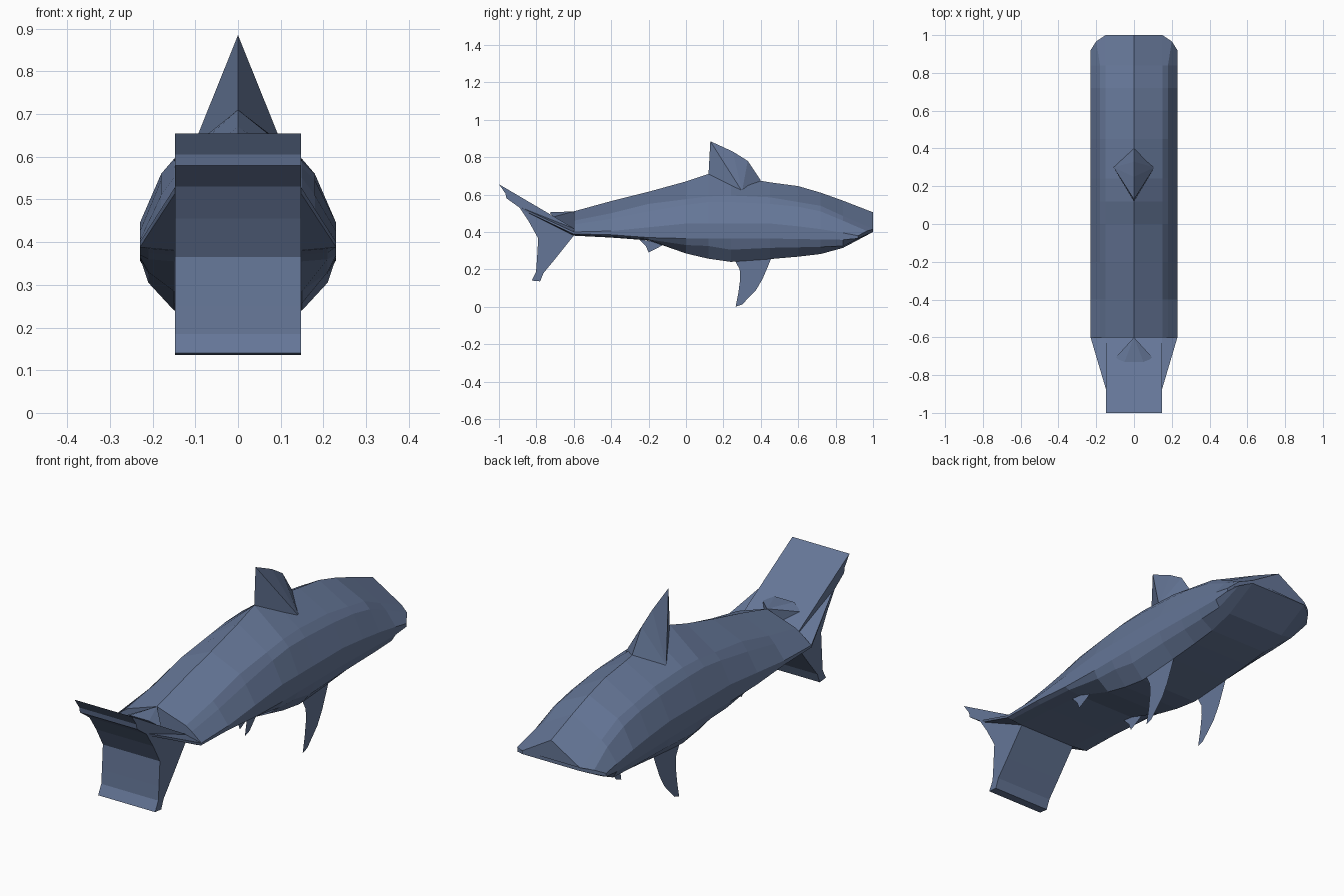
import bpy, bmesh

skin = bpy.data.materials.new("blue_grey_skin")
skin.diffuse_color = (0.13, 0.182, 0.31, 1)


def finish(name, bm):
    bmesh.ops.recalc_face_normals(bm, faces=bm.faces)
    mesh = bpy.data.meshes.new(name)
    bm.to_mesh(mesh)
    bm.free()
    mesh.materials.append(skin)
    obj = bpy.data.objects.new(name, mesh)
    bpy.context.collection.objects.link(obj)
    return obj


def make_object(name, verts, faces):
    bm = bmesh.new()
    vs = [bm.verts.new(v) for v in verts]
    for f in faces:
        bm.faces.new([vs[i] for i in f])
    bmesh.ops.remove_doubles(bm, verts=bm.verts, dist=0.0005)
    return finish(name, bm)


def make_hull(name, points):
    bm = bmesh.new()
    for p in points:
        bm.verts.new(p)
    bmesh.ops.convex_hull(bm, input=bm.verts)
    junk = [v for v in bm.verts if not v.link_faces]
    bmesh.ops.delete(bm, geom=junk, context='VERTS')
    return finish(name, bm)


def mirrored(ring):
    return ring + [(-x, y, z) for x, y, z in reversed(ring) if x > 0]


# Body: half sections (ridge to belly) lofted along y, closed by a blunt nose
columns = (0, 0.15, 0.18, 0.23, 0.23, 0.21, 0.15)
stations = [
    (-0.60, 0.51, 0.46, 0.44, 0.40, 0.39, 0.385, 0.38),
    (-0.40, 0.565, 0.50, 0.47, 0.405, 0.385, 0.375, 0.37),
    (-0.20, 0.615, 0.55, 0.51, 0.425, 0.37, 0.36, 0.355),
    (0.00, 0.67, 0.575, 0.545, 0.445, 0.365, 0.33, 0.285),
    (0.12, 0.71, 0.59, 0.56, 0.445, 0.365, 0.325, 0.257),
    (0.24, 0.70, 0.595, 0.56, 0.445, 0.365, 0.305, 0.24),
    (0.45, 0.665, 0.585, 0.55, 0.445, 0.365, 0.315, 0.255),
    (0.60, 0.645, 0.56, 0.535, 0.43, 0.362, 0.318, 0.268),
    (0.72, 0.61, 0.54, 0.51, 0.415, 0.36, 0.32, 0.282),
    (0.84, 0.567, 0.485, 0.46, 0.395, 0.358, 0.325, 0.315),
]
rings = [mirrored([(x, s[0], z) for x, z in zip(columns, s[1:])]) for s in stations]
rings.append(mirrored([(0, 1, 0.505), (0.15, 1, 0.415), (0.20, 0.967, 0.405),
                       (0.23, 0.92, 0.38), (0.23, 0.92, 0.365),
                       (0.20, 0.965, 0.385), (0.15, 1, 0.40)]))
n = len(rings[0])
faces = [(r * n + i, r * n + (i + 1) % n, (r + 1) * n + (i + 1) % n, (r + 1) * n + i)
         for r in range(len(rings) - 1) for i in range(n)]
faces += [tuple(range(n)), tuple((len(rings) - 1) * n + i for i in range(n))]
make_object("body", [v for ring in rings for v in ring], faces)

# Dorsal fin: ridge line falling to one base corner on each side
ridge = [(0, 0.12, 0.70), (0, 0.13, 0.885), (0, 0.25, 0.83), (0, 0.33, 0.78), (0, 0.40, 0.675)]
make_object("dorsal_fin", ridge + [(0.108, 0.30, 0.617), (-0.108, 0.30, 0.617)],
            [f for c in (5, 6) for f in ((0, 1, c), (1, 2, c), (2, 3, c), (3, 4, c))])

# Tail: side profile of both lobes extruded across the full tail width
profile = [(-0.60, 0.42), (-1.0, 0.655), (-0.965, 0.605), (-0.96, 0.58), (-0.89, 0.53),
           (-0.84, 0.455), (-0.79, 0.365), (-0.797, 0.25), (-0.802, 0.185), (-0.825, 0.14),
           (-0.78, 0.136), (-0.762, 0.18), (-0.70, 0.255), (-0.60, 0.38)]
m = len(profile)
make_object("tail", [(x, y, z) for x in (-0.148, 0.148) for y, z in profile],
            [tuple(range(m)), tuple(range(m, 2 * m))]
            + [(i, (i + 1) % m, m + (i + 1) % m, m + i) for i in range(m)])

# Tail root: tapering wedges from the body sides into the tail
for name, s in (("right", 1), ("left", -1)):
    make_hull("tail_root_" + name,
              [(s * x, y, z) for x, y, z in ((0.23, -0.60, 0.40), (0.23, -0.60, 0.388),
               (0.14, -0.60, 0.38), (0.14, -0.60, 0.42),
               (0.147, -0.88, 0.53), (0.147, -0.87, 0.515))])

# Small raised keel where the back ridge meets the tail
make_hull("tail_keel", [(0, -0.60, 0.51), (0.05, -0.73, 0.505), (-0.05, -0.73, 0.505),
                        (0.10, -0.71, 0.48), (-0.10, -0.71, 0.48), (0, -0.60, 0.42)])

# Paired thin fins hanging from the belly edges
fins = {
    "pectoral_fin": [(0.46, 0.27), (0.44, 0.22), (0.41, 0.15), (0.375, 0.09), (0.30, 0.012),
                     (0.265, 0.0), (0.28, 0.075), (0.29, 0.15), (0.287, 0.20), (0.26, 0.25)],
    "pelvic_fin": [(-0.25, 0.36), (-0.215, 0.325), (-0.20, 0.29), (-0.15, 0.315), (-0.11, 0.34)],
}
for fin, outline in fins.items():
    for side, x in (("right", 0.15), ("left", -0.15)):
        make_object(fin + "_" + side, [(x, y, z) for y, z in outline],
                    [tuple(range(len(outline)))])
